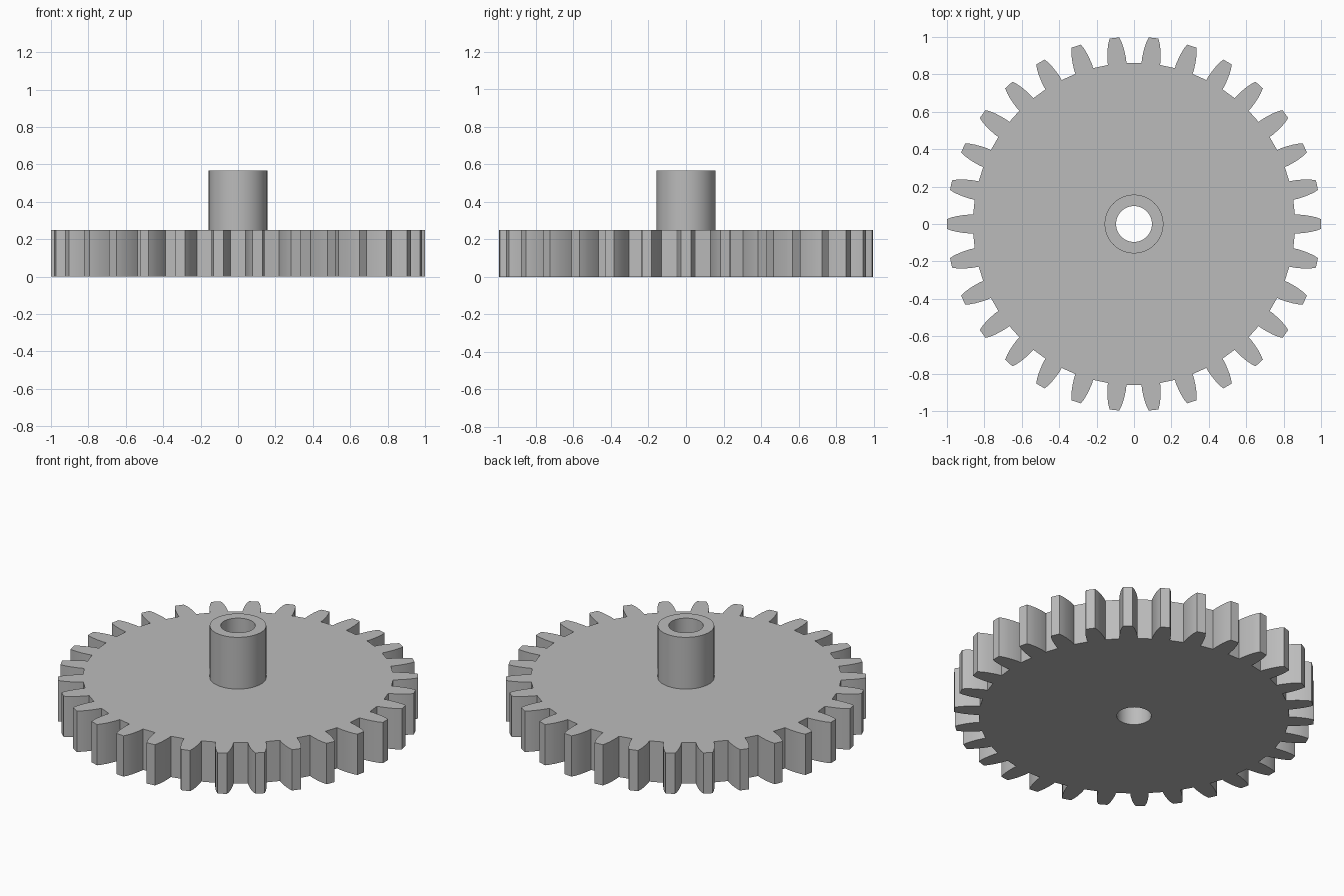
import bpy, bmesh
from math import pi, cos, sin, radians

cube = bpy.data.objects.get("Cube")
if cube:
    bpy.data.objects.remove(cube)

TEETH = 30
BORE = 0.096
HUB = 0.157
DISC_TOP = 0.25
HUB_TOP = 0.567

# Plain grey metal
grey = bpy.data.materials.new("plain_grey")
grey.use_nodes = True
colour = (0.5, 0.5, 0.5, 1)
grey.diffuse_color = colour
grey.node_tree.nodes["Principled BSDF"].inputs["Base Color"].default_value = colour


def circle(radius, count=64):
    return [(radius * cos(2 * pi * i / count), radius * sin(2 * pi * i / count))
            for i in range(count)]


def gear_outline():
    # Half tooth: distance from the axle and half width, root to tip
    flank = [(0.86, 0.05), (0.885, 0.05), (0.915, 0.047),
             (0.945, 0.0425), (0.975, 0.0355), (1.0, 0.026)]
    tooth = [(r, -w) for r, w in flank] + [(r, w) for r, w in reversed(flank)]
    points = []
    for i in range(TEETH):
        a = 2 * pi * i / TEETH
        points += [(x * cos(a) - y * sin(a), x * sin(a) + y * cos(a)) for x, y in tooth]
    return points


def extruded_ring(name, outer, inner, bottom, top):
    # Filled flat outline with a hole, given thickness
    bm = bmesh.new()
    for loop in (outer, inner):
        verts = [bm.verts.new((x, y, bottom)) for x, y in loop]
        for a, b in zip(verts, verts[1:] + verts[:1]):
            bm.edges.new((a, b))
    bmesh.ops.triangle_fill(bm, use_beauty=True, edges=bm.edges[:])
    raised = bmesh.ops.extrude_face_region(bm, geom=bm.faces[:], use_keep_orig=True)
    moved = [g for g in raised["geom"] if isinstance(g, bmesh.types.BMVert)]
    bmesh.ops.translate(bm, verts=moved, vec=(0, 0, top - bottom))
    bmesh.ops.recalc_face_normals(bm, faces=bm.faces[:])
    mesh = bpy.data.meshes.new(name)
    bm.to_mesh(mesh)
    bm.free()
    mesh.materials.append(grey)
    obj = bpy.data.objects.new(name, mesh)
    bpy.context.collection.objects.link(obj)
    bpy.ops.object.select_all(action="DESELECT")
    obj.select_set(True)
    bpy.context.view_layer.objects.active = obj
    bpy.ops.object.shade_smooth_by_angle(angle=radians(20))
    return obj


# Toothed wheel with the axle bore through it
extruded_ring("gear_wheel", gear_outline(), circle(BORE), 0, DISC_TOP)

# Raised hollow hub
extruded_ring("hub", circle(HUB), circle(BORE), DISC_TOP, HUB_TOP)
